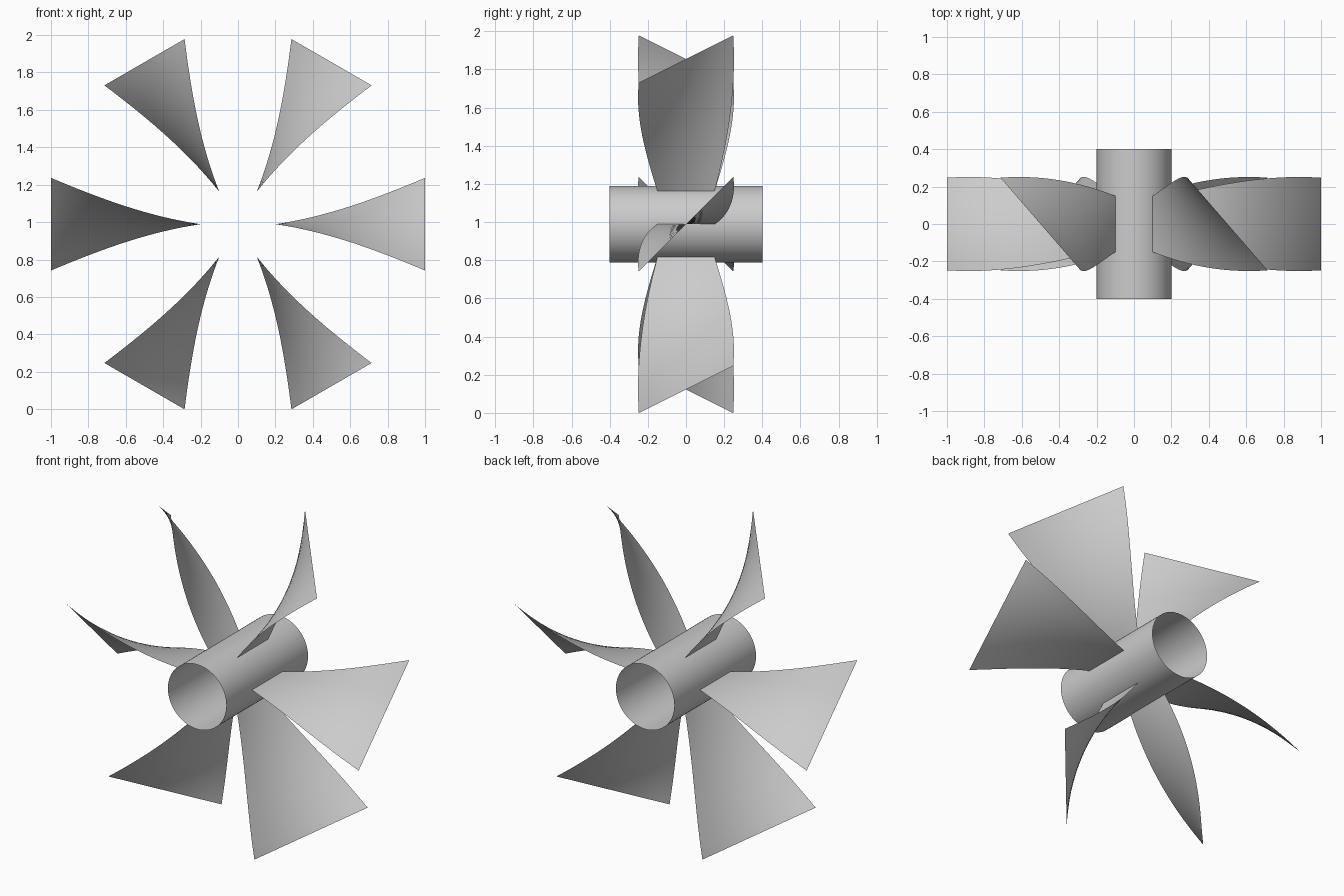
import bpy, bmesh
from math import radians, sin, cos, pi

if "Cube" in bpy.data.objects:
    bpy.data.objects.remove(bpy.data.objects["Cube"])

CENTRE_Z = 0.989
HUB_R, HUB_HALF = 0.2, 0.4
BLADES, STEPS, CHORD_STEPS = 6, 32, 8


def grid_object(name, rows, closed=False):
    """Skin a grid of points (list of rows) into a smooth open surface."""
    bm = bmesh.new()
    grid = [[bm.verts.new(p) for p in row] for row in rows]
    pairs = list(zip(grid, grid[1:]))
    if closed:
        pairs.append((grid[-1], grid[0]))
    for a, b in pairs:
        for j in range(len(a) - 1):
            bm.faces.new((a[j], b[j], b[j + 1], a[j + 1])).smooth = True
    mesh = bpy.data.meshes.new(name)
    bm.to_mesh(mesh)
    bm.free()
    obj = bpy.data.objects.new(name, mesh)
    obj.location.z = CENTRE_Z
    bpy.context.collection.objects.link(obj)
    return obj


# Hub: open-ended tube along y
N = 64
grid_object("hub", [[(HUB_R * cos(2 * pi * i / N), y, HUB_R * sin(2 * pi * i / N))
                     for y in (HUB_HALF, -HUB_HALF)] for i in range(N)], closed=True)

# Blade: chord widens 0.3 -> 0.7 and twists 0 -> 45 degrees from root to tip
rows = []
for i in range(STEPS + 1):
    t = i / STEPS
    half, twist = 0.15 + 0.2 * t, radians(45 * t)
    row = []
    for j in range(CHORD_STEPS + 1):
        s = half * (2 * j / CHORD_STEPS - 1)
        row.append((HUB_R + (1 - HUB_R) * t, s * cos(twist), s * sin(twist)))
    rows.append(row)

# Six blades spaced around the hub axis
for k in range(BLADES):
    blade = grid_object(f"blade_{k + 1}", rows)
    blade.rotation_euler.y = 2 * pi * k / BLADES
